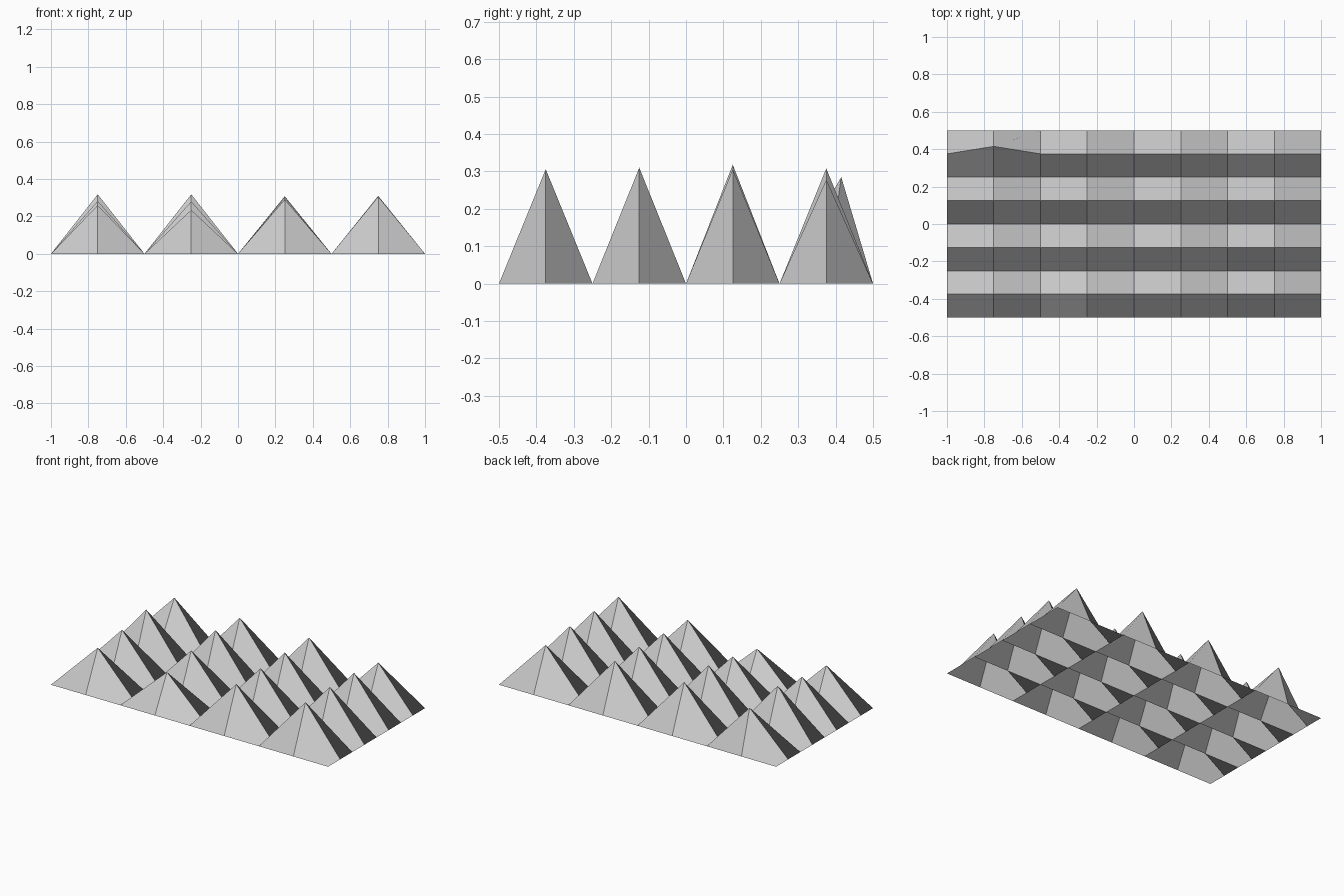
import bpy, bmesh

if "Cube" in bpy.data.objects:
    bpy.data.objects.remove(bpy.data.objects["Cube"])

# Peak heights: rows run front to back, columns left to right
PEAKS = [
    [0.26, 0.235, 0.29, 0.306],
    [0.282, 0.28, 0.298, 0.31],
    [0.318, 0.318, 0.305, 0.306],
    [0.285, 0.303, 0.308, 0.278],
]
N = 8
DX, DY = 2.0 / N, 1.0 / N

bm = bmesh.new()


def point(i, j):
    """Grid point; odd/odd points are peaks, the rest lie on the ground."""
    x, y, z = -1 + i * DX, -0.5 + j * DY, 0.0
    if i % 2 and j % 2:
        z = PEAKS[j // 2][i // 2]
    # the back left peak leans backwards
    if (i, j) == (1, 7):
        y += 0.04
    return bm.verts.new((x, y, z))


# Open sheet of spikes, one quad per grid cell
grid = [[point(i, j) for i in range(N + 1)] for j in range(N + 1)]
for j in range(N):
    for i in range(N):
        bm.faces.new((grid[j][i], grid[j][i + 1],
                      grid[j + 1][i + 1], grid[j + 1][i]))

mesh = bpy.data.meshes.new("spiked_sheet")
bm.to_mesh(mesh)
bm.free()
bpy.context.collection.objects.link(bpy.data.objects.new("spiked_sheet", mesh))
